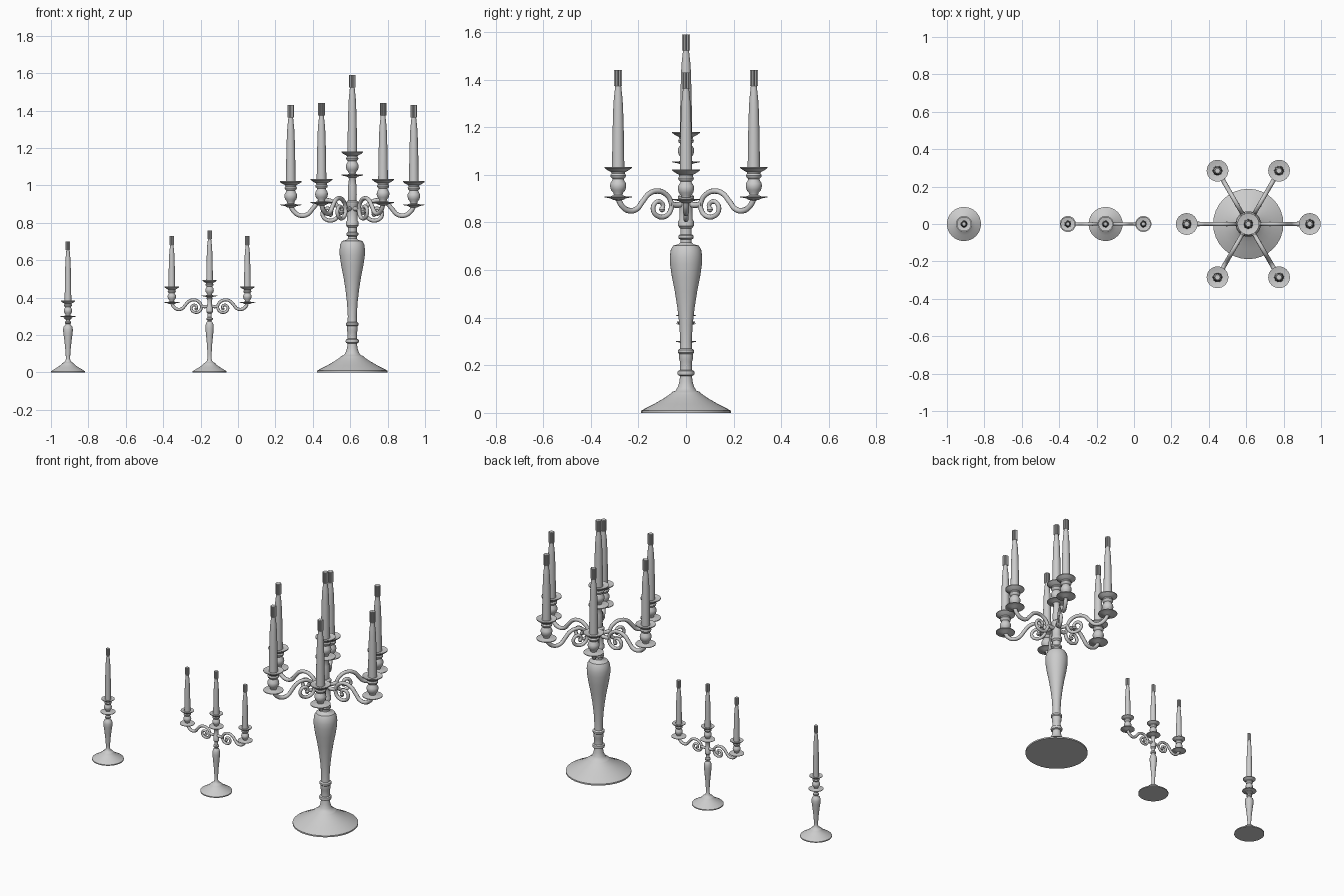
import bpy, bmesh, math
from mathutils import Matrix

if "Cube" in bpy.data.objects:
    bpy.data.objects.remove(bpy.data.objects["Cube"])


def finish(ob, angle=40):
    bpy.ops.object.select_all(action='DESELECT')
    ob.select_set(True)
    bpy.context.view_layer.objects.active = ob
    bpy.ops.object.shade_smooth_by_angle(angle=math.radians(angle))
    return ob


def lathe(name, profile, loc, seg=32, flute=1.0):
    """Turn (radius, z) points round z; flute < 1 pulls in every other side."""
    bm = bmesh.new()
    rings = []
    for r, z in profile:
        if r == 0:
            rings.append([bm.verts.new((0, 0, z))])
            continue
        ring = []
        for i in range(seg):
            a = 2 * math.pi * i / seg
            k = r * (flute if i % 2 else 1)
            ring.append(bm.verts.new((k * math.cos(a), k * math.sin(a), z)))
        rings.append(ring)
    for a, b in zip(rings, rings[1:]):
        for i in range(seg):
            j = (i + 1) % seg
            if len(a) == 1:
                bm.faces.new((a[0], b[j], b[i]))
            elif len(b) == 1:
                bm.faces.new((a[i], a[j], b[0]))
            else:
                bm.faces.new((a[i], a[j], b[j], b[i]))
    bmesh.ops.recalc_face_normals(bm, faces=bm.faces)
    me = bpy.data.meshes.new(name)
    bm.to_mesh(me)
    bm.free()
    ob = bpy.data.objects.new(name, me)
    ob.location = loc
    bpy.context.collection.objects.link(ob)
    return finish(ob)


def tube(name, pts, loc, angle, radius, taper):
    """Smooth round tube through (distance, z) points, turned round z."""
    cu = bpy.data.curves.new(name, 'CURVE')
    cu.dimensions = '3D'
    cu.bevel_depth = radius
    cu.bevel_resolution = 2
    cu.resolution_u = 5
    cu.use_fill_caps = True
    sp = cu.splines.new('BEZIER')
    sp.bezier_points.add(len(pts) - 1)
    for i, (bp, (d, z)) in enumerate(zip(sp.bezier_points, pts)):
        bp.co = (d, 0, z)
        bp.handle_left_type = bp.handle_right_type = 'AUTO'
        bp.radius = 1 + (taper - 1) * i / (len(pts) - 1)
    ob = bpy.data.objects.new(name, cu)
    bpy.context.collection.objects.link(ob)
    ob.matrix_world = Matrix.Translation(loc) @ Matrix.Rotation(angle, 4, 'Z')
    bpy.ops.object.select_all(action='DESELECT')
    ob.select_set(True)
    bpy.context.view_layer.objects.active = ob
    bpy.ops.object.convert(target='MESH')
    return finish(bpy.context.object, 60)


# profiles at the size of the large candelabra
PLATE = [(0, -.016), (.02, -.014), (.032, -.007), (.058, -.002), (.058, .002),
         (.03, .002), (.016, .008), (0, .008)]
CUP = [(0, .004), (.018, .006), (.02, .016), (.03, .028), (.034, .043), (.033, .056),
       (.025, .069), (.023, .075), (.031, .082), (.033, .09), (.028, .098), (.03, .104),
       (.044, .111), (.058, .121), (.058, .126), (.04, .122), (.026, .12), (0, .12)]
CANDLE = [(0, 0), (.026, 0), (.0235, .45), (.0205, .74), (.018, .85), (.0145, .94),
          (.0125, 1), (0, 1)]
SCROLL = [(.328, -.01), (.312, -.037), (.278, -.058), (.24, -.052), (.212, -.022),
          (.18, .012), (.14, .024), (.1, .012), (.073, -.022), (.075, -.058), (.1, -.082),
          (.135, -.082), (.158, -.06), (.155, -.033), (.132, -.02), (.112, -.034),
          (.116, -.053)]


def holder(label, x, y, z, s, plate_s, candle_h, wick_h):
    """Drip plate, cup, candle and fluted wick standing at height z."""
    lathe(label + "_drip_plate", [(r * plate_s, h * s) for r, h in PLATE], (x, y, z))
    lathe(label + "_cup", [(r * s, h * s) for r, h in CUP], (x, y, z))
    top = z + .12 * s
    cs = .69 if s < 1 else 1
    lathe(label + "_candle", [(r * cs, h * candle_h) for r, h in CANDLE], (x, y, top), 24)
    w = .0175 * cs
    lathe(label + "_wick", [(0, 0), (w, 0), (w, wick_h), (0, wick_h)],
          (x, y, top + candle_h - .002), 20, .72)


def arm(label, x, z, s, angle, dist):
    """Scrolled arm with its link to the centre stem."""
    k = dist / .329
    pts = [(d * k, h * k) for d, h in SCROLL]
    tube(label + "_scroll_arm", pts, (x, 0, z), angle, .0125 * s, .75)
    d, h = pts[-1]
    lathe(label + "_scroll_tip",
          [(0, -.013 * s), (.009 * s, -.009 * s), (.013 * s, 0), (.009 * s, .009 * s), (0, .013 * s)],
          (x + d * math.cos(angle), d * math.sin(angle), z + h), 12)
    tube(label + "_arm_link", [(.01 * k, -.03 * k), (.045 * k, -.035 * k), (.076 * k, -.03 * k)],
         (x, 0, z), angle, .012 * s, 1)


# small single candlestick
SMALL_BASE = [(0, 0), (.091, 0), (.091, .006), (.082, .012), (.06, .025), (.042, .037),
              (.033, .046), (.03, .05), (.022, .053), (.015, .06), (.011, .072)]
X1 = -.909
lathe("single_stand", SMALL_BASE + [
    (.012, .09), (.015, .13), (.02, .175), (.025, .21), (.026, .23), (.023, .245), (.014, .254),
    (.012, .258), (.017, .263), (.017, .27), (.011, .276), (.011, .282), (.02, .287),
    (.02, .292), (.014, .297), (0, .302)], (X1, 0, 0))
holder("single", X1, 0, .3, .66, .74, .277, .045)

# three-light candelabra
X2 = -.152
lathe("three_light_stand", SMALL_BASE + [
    (.011, .1), (.014, .15), (.019, .2), (.022, .235), (.021, .255), (.016, .268), (.011, .273),
    (.011, .278), (.017, .283), (.017, .29), (.011, .295), (.011, .315), (.017, .322),
    (.017, .35), (.012, .358), (.012, .385), (.016, .395), (.012, .405), (0, .41)], (X2, 0, 0))
holder("three_light_centre", X2, 0, .41, .66, .74, .225, .047)
for i, a in enumerate((0, math.pi)):
    label = "three_light_%d" % (i + 1)
    holder(label, X2 + .202 * math.cos(a), 0, .375, .66, .74, .23, .046)
    arm(label, X2, .373, .72, a, .202)

# large seven-light candelabra
X3 = .611
lathe("large_stand", [
    (0, 0), (.188, 0), (.188, .009), (.178, .015), (.135, .037), (.095, .06), (.07, .077),
    (.062, .084), (.058, .088), (.044, .093), (.035, .108), (.028, .13), (.025, .155),
    (.034, .159), (.036, .167), (.034, .176), (.026, .18), (.025, .215), (.029, .225),
    (.029, .248), (.034, .253), (.034, .264), (.025, .27), (.024, .3), (.028, .37), (.036, .44),
    (.047, .51), (.059, .57), (.067, .625), (.068, .655), (.064, .685), (.054, .703),
    (.03, .709), (.024, .716), (.024, .728), (.032, .734), (.032, .745), (.024, .75),
    (.024, .775), (.033, .785), (.033, .805), (.028, .812), (.028, .89), (.034, .9),
    (.034, .91), (.022, .92), (.024, .95), (.022, 1.0), (.018, 1.035), (.024, 1.045),
    (0, 1.055)], (X3, 0, 0))
holder("large_centre", X3, 0, 1.055, 1, 1, .35, .067)
for i in range(6):
    a = i * math.pi / 3
    z = .897 if i % 3 == 0 else .908
    label = "large_%d" % (i + 1)
    holder(label, X3 + .329 * math.cos(a), .329 * math.sin(a), z, 1, 1, .347, .067)
    arm(label, X3, z, 1, a, .329)
